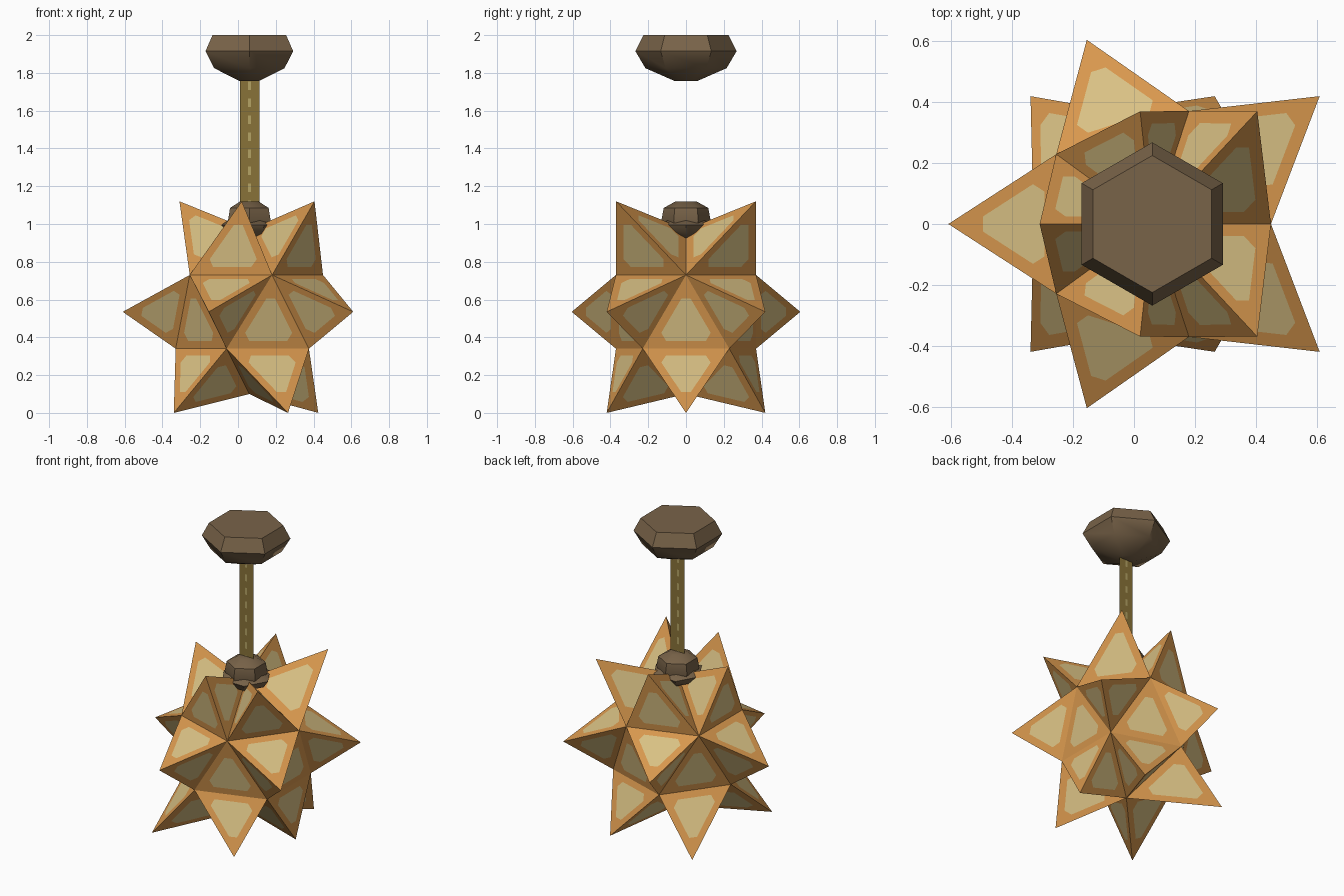
import bpy, bmesh, math
from mathutils import Vector

if "Cube" in bpy.data.objects:
    bpy.data.objects.remove(bpy.data.objects["Cube"], do_unlink=True)

CX = 0.06        # axis of the lamp
MID = 0.535      # height of the star centre


def material(name, rgb):
    m = bpy.data.materials.new(name)
    m.use_nodes = True
    m.diffuse_color = (*rgb, 1)
    bsdf = m.node_tree.nodes["Principled BSDF"]
    bsdf.inputs["Base Color"].default_value = (*rgb, 1)
    bsdf.inputs["Roughness"].default_value = 0.8
    return m


amber = material("amber frame", (0.68, 0.31, 0.075))
cream = material("cream glass", (0.69, 0.53, 0.23))
bronze = material("dark bronze", (0.19, 0.125, 0.066))
olive = material("olive brass", (0.25, 0.17, 0.04))
gold = material("pale brass", (0.46, 0.37, 0.13))


def make_object(name, bm, mats):
    me = bpy.data.meshes.new(name)
    bm.to_mesh(me)
    bm.free()
    for m in mats:
        me.materials.append(m)
    ob = bpy.data.objects.new(name, me)
    bpy.context.collection.objects.link(ob)
    return ob


def lathe(name, rings, turn):
    """Six-sided turned part from (radius, height) pairs, with smooth shading."""
    bm = bmesh.new()
    loops = []
    for r, z in rings:
        loops.append([bm.verts.new((CX + r * math.cos(turn + k * math.pi / 3),
                                    r * math.sin(turn + k * math.pi / 3), z))
                      for k in range(6)])
    for a, b in zip(loops, loops[1:]):
        for k in range(6):
            n = (k + 1) % 6
            bm.faces.new((a[k], b[k], b[n], a[n]))
    bm.faces.new(loops[0])
    bm.faces.new(loops[-1][::-1])
    bmesh.ops.recalc_face_normals(bm, faces=bm.faces)
    ob = make_object(name, bm, [bronze])
    bpy.ops.object.select_all(action='DESELECT')
    ob.select_set(True)
    bpy.context.view_layer.objects.active = ob
    bpy.ops.object.shade_smooth_by_angle(angle=math.radians(40))


# Star shade: a twenty-sided core with spikes on all but five side faces
def ring(z, offset, radius=0.39):
    return [Vector((CX + radius * math.cos(math.radians(72 * i + offset)),
                    radius * math.sin(math.radians(72 * i + offset)), z))
            for i in range(5)]


upper, lower = ring(0.73, 0), ring(0.34, 36)
top, bottom = Vector((CX, 0, 0.97)), Vector((CX, 0, 0.10))


def tips(half, z, partner):
    """Five spike tips: three given, the other two mirrored across y."""
    pts = [Vector((x, y, z)) for x, y in half]
    return pts + [Vector((pts[p].x, -pts[p].y, z)) for p in partner]


up_tips = tips([(0.405, 0.37), (0.02, 0.37), (-0.31, 0)], 1.12, (1, 0))
mid_tips = tips([(0.61, 0.42), (-0.155, 0.605), (-0.61, 0)], MID, (1, 0))
low_tips = tips([(0.425, 0), (0.265, 0.42), (-0.34, 0.42)], 0.0, (2, 1))

triangles = []


def spike(base, tip):
    for k in range(3):
        triangles.append((base[k], base[(k + 1) % 3], tip))


for i in range(5):
    j = (i + 1) % 5
    spike((top, upper[i], upper[j]), up_tips[i])
    spike((upper[i], lower[i], upper[j]), mid_tips[i])
    spike((bottom, lower[i], lower[i - 1]), low_tips[i])
    triangles.append((upper[i], lower[i - 1], lower[i]))

# Each triangle gets an amber border and a cream panel with clipped corners
bm = bmesh.new()
shared = {}


def corner(p):
    key = tuple(round(c, 4) for c in p)
    if key not in shared:
        shared[key] = bm.verts.new(p)
    return shared[key]


for tri in triangles:
    centre = sum(tri, Vector()) / 3
    inner = [centre.lerp(p, 0.68) for p in tri]
    outer = [corner(p) for p in tri]
    before = [bm.verts.new(inner[k].lerp(inner[k - 1], 0.16)) for k in range(3)]
    after = [bm.verts.new(inner[k].lerp(inner[(k + 1) % 3], 0.16)) for k in range(3)]
    panel = []
    for k in range(3):
        n = (k + 1) % 3
        bm.faces.new((outer[k], outer[n], before[n], after[k]))
        bm.faces.new((outer[k], after[k], before[k]))
        panel += [before[k], after[k]]
    bm.faces.new(panel).material_index = 1
bmesh.ops.recalc_face_normals(bm, faces=bm.faces)
make_object("star_shade", bm, [amber, cream])

# Ceiling mount, and the small cap with its collar on top of the star
point_up = math.pi / 2
lathe("ceiling_mount", [(0.225, 2.0), (0.268, 1.915), (0.215, 1.825), (0.06, 1.757)], point_up)
lathe("star_cap", [(0.055, 1.12), (0.118, 1.085), (0.13, 1.02), (0.10, 0.95), (0.02, 0.90)], point_up)
lathe("cap_collar", [(0.11, 1.02), (0.16, 0.995), (0.13, 0.95), (0.02, 0.90)], 0)

# Flat hanging strap with a staggered row of pale links
bm = bmesh.new()
columns = [-0.05, -0.033, -0.008, 0.008, 0.033, 0.055]
rows = 16
grid = [[bm.verts.new((CX + x, 0, 1.08 + 0.72 * r / rows)) for x in columns]
        for r in range(rows + 1)]
for r in range(rows):
    for c in range(len(columns) - 1):
        f = bm.faces.new((grid[r][c], grid[r][c + 1], grid[r + 1][c + 1], grid[r + 1][c]))
        f.material_index = int(c == 2 and r % 2 == 0)
make_object("hanging_strap", bm, [olive, gold])
